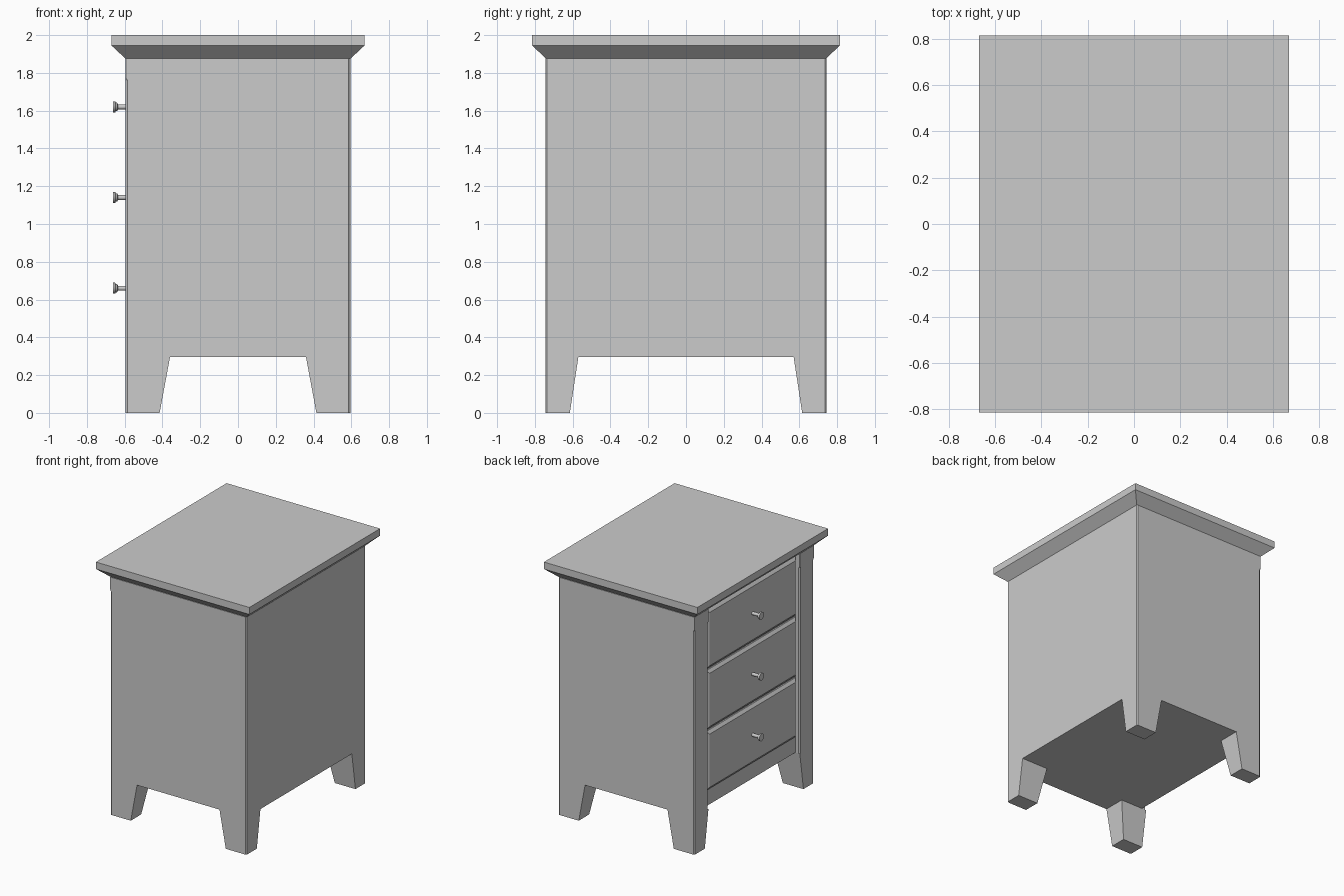
import bpy, bmesh, math

cube = bpy.data.objects.get("Cube")
if cube:
    bpy.data.objects.remove(cube)

# Single painted-wood colour
paint = bpy.data.materials.new("light_grey_paint")
paint.use_nodes = True
grey = (0.6, 0.6, 0.6, 1)
paint.diffuse_color = grey
paint.node_tree.nodes["Principled BSDF"].inputs["Base Color"].default_value = grey


def loft(name, sections):
    """Skin a list of equal-length point rings and cap both ends."""
    bm = bmesh.new()
    rings = [[bm.verts.new(p) for p in ring] for ring in sections]
    count = len(rings[0])
    for low, high in zip(rings, rings[1:]):
        for i in range(count):
            j = (i + 1) % count
            bm.faces.new((low[i], low[j], high[j], high[i]))
    bm.faces.new(rings[0])
    bm.faces.new(rings[-1])
    bmesh.ops.recalc_face_normals(bm, faces=bm.faces)
    mesh = bpy.data.meshes.new(name)
    bm.to_mesh(mesh)
    bm.free()
    mesh.materials.append(paint)
    obj = bpy.data.objects.new(name, mesh)
    bpy.context.collection.objects.link(obj)
    return obj


def rect(hx, hy, z):
    return [(-hx, -hy, z), (hx, -hy, z), (hx, hy, z), (-hx, hy, z)]


W, D = 0.595, 0.745          # half width and half depth of the carcass
BASE, TOP = 0.295, 1.875     # carcass bottom and top
STILE, RECESS = 0.57, 0.04   # inner edge of corner posts, depth of drawer bay
EDGE = 0.01                  # corner chamfer


def carcass_ring(z, c):
    """Plan of the cabinet: chamfered corners and a shallow bay at -x."""
    half = [(W - EDGE, D), (-W + c, D), (-W, D - c),
            (-W, STILE + c), (-W + c, STILE), (-W + RECESS, STILE)]
    half = [(W, D - EDGE)] + half
    return [(x, y, z) for x, y in half] + [(x, -y, z) for x, y in reversed(half)]


# Cabinet body, drawer-side post chamfers stop short of the top
loft("cabinet_body", [carcass_ring(BASE, EDGE), carcass_ring(1.76, EDGE),
                      carcass_ring(1.775, 0.001), carcass_ring(TOP, 0.001)])

# Top board with sloped underside
loft("top_board", [rect(W, D - 0.005, TOP), rect(0.67, 0.815, 1.945),
                   rect(0.67, 0.815, 2.0)])


# Tapered legs
def leg_ring(sx, sy, ix, iy, z):
    plan = [(ix, D), (W - EDGE, D), (W, D - EDGE), (W, iy), (ix, iy)]
    return [(sx * x, sy * y, z) for x, y in plan]


for sx, side in ((1, "left"), (-1, "right")):
    for sy, end in ((1, "back"), (-1, "front")):
        loft(f"{end}_{side}_leg", [leg_ring(sx, sy, 0.415, 0.615, 0),
                                   leg_ring(sx, sy, 0.36, STILE, BASE)])


# Drawers with raised panels and round knobs
def panel_ring(x, hy, hz, cz):
    return [(x, -hy, cz - hz), (x, hy, cz - hz), (x, hy, cz + hz), (x, -hy, cz + hz)]


def knob_ring(x, r, cz, sides=16):
    return [(x, r * math.cos(math.tau * i / sides),
             cz + r * math.sin(math.tau * i / sides)) for i in range(sides)]


KNOB = [(-0.57, 0.013), (-0.635, 0.013), (-0.64, 0.022),
        (-0.648, 0.022), (-0.65, 0.029), (-0.661, 0.029)]

for n, cz in enumerate((1.62, 1.14, 0.66), 1):
    loft(f"drawer_{n}", [panel_ring(-W + RECESS + 0.01, 0.56, 0.233, cz),
                         panel_ring(-0.565, 0.56, 0.233, cz),
                         panel_ring(-0.582, 0.535, 0.21, cz)])
    knob = loft(f"drawer_knob_{n}", [knob_ring(x, r, cz) for x, r in KNOB])
    bpy.ops.object.select_all(action="DESELECT")
    knob.select_set(True)
    bpy.context.view_layer.objects.active = knob
    bpy.ops.object.shade_smooth_by_angle(angle=math.radians(30))
